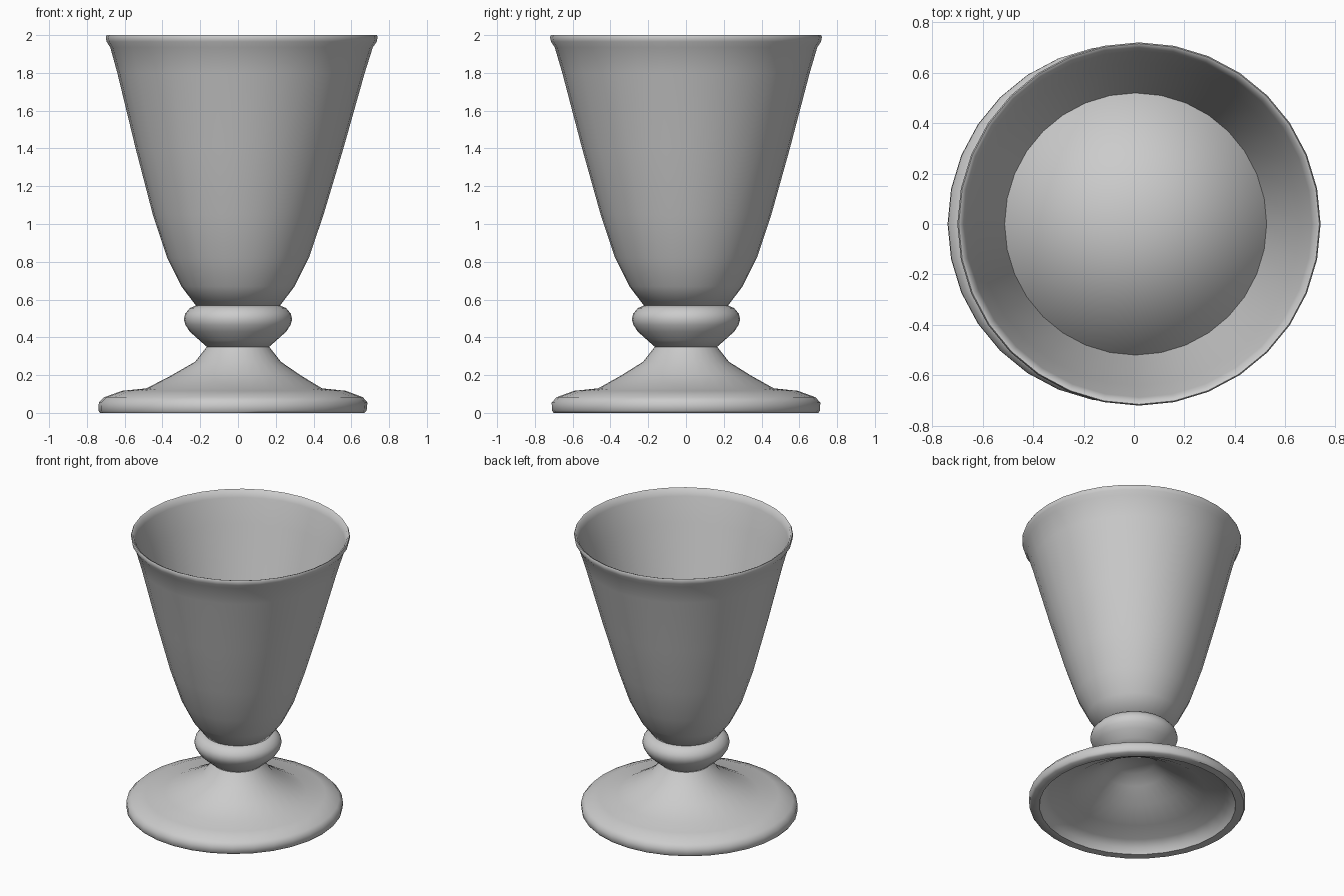
import bpy, bmesh, math

if "Cube" in bpy.data.objects:
    bpy.data.objects.remove(bpy.data.objects["Cube"])

SIDES = 32
# slight lean of the centre line: (z, x offset)
LEAN = [(0, -0.03), (0.13, -0.02), (0.27, 0), (1.0, 0), (2.0, 0.02)]


def centre_x(z):
    for (z0, x0), (z1, x1) in zip(LEAN, LEAN[1:]):
        if z <= z1:
            return x0 + (x1 - x0) * (z - z0) / (z1 - z0)
    return LEAN[-1][1]


def revolve(name, profile, angle=None):
    """Turn a (radius, z) profile around the leaning centre line."""
    bm = bmesh.new()
    rings = []
    for r, z in profile:
        cx = centre_x(z)
        if r == 0:
            rings.append([bm.verts.new((cx, 0, z))] * SIDES)
        else:
            rings.append([bm.verts.new((cx + r * math.cos(2 * math.pi * i / SIDES),
                                        r * math.sin(2 * math.pi * i / SIDES), z))
                          for i in range(SIDES)])
    for a, b in zip(rings, rings[1:]):
        for i in range(SIDES):
            j = (i + 1) % SIDES
            corners = list(dict.fromkeys((a[i], a[j], b[j], b[i])))
            bm.faces.new(corners)
    bmesh.ops.recalc_face_normals(bm, faces=bm.faces)
    mesh = bpy.data.meshes.new(name)
    bm.to_mesh(mesh)
    bm.free()
    obj = bpy.data.objects.new(name, mesh)
    bpy.context.collection.objects.link(obj)
    bpy.ops.object.select_all(action='DESELECT')
    obj.select_set(True)
    bpy.context.view_layer.objects.active = obj
    if angle is None:
        bpy.ops.object.shade_smooth()
    else:
        bpy.ops.object.shade_smooth_by_angle(angle=math.radians(angle))
    return obj


# hollow foot with short stem
revolve("foot", [(0, 0.31), (0.13, 0.305), (0.2, 0.25), (0.32, 0.175), (0.45, 0.105),
                 (0.58, 0.075), (0.63, 0.04), (0.645, 0), (0.70, 0), (0.71, 0.012),
                 (0.711, 0.055), (0.685, 0.083), (0.592, 0.117), (0.465, 0.13),
                 (0.345, 0.197), (0.228, 0.27), (0.165, 0.35), (0, 0.35)], 50)

# rounded knot between stem and cup
revolve("knot", [(0, 0.345), (0.165, 0.35), (0.205, 0.385), (0.255, 0.43), (0.278, 0.465),
                 (0.287, 0.495), (0.28, 0.525), (0.255, 0.555), (0.222, 0.568),
                 (0, 0.568)], 50)

# flared cup with a small lip, outside then inside
revolve("cup", [(0, 0.56), (0.22, 0.565), (0.30, 0.67), (0.375, 0.82), (0.452, 1.05),
                (0.55, 1.4), (0.655, 1.8), (0.695, 1.935), (0.715, 1.965), (0.72, 1.99),
                (0.715, 2.0), (0.703, 1.995), (0.687, 1.95), (0.64, 1.78), (0.535, 1.385),
                (0.435, 1.03), (0.355, 0.82), (0.25, 0.66), (0, 0.6)], 60)

# drink filling the lower part of the cup
revolve("drink", [(0, 1.335), (0.521, 1.33), (0.50, 1.25), (0, 1.25)])
